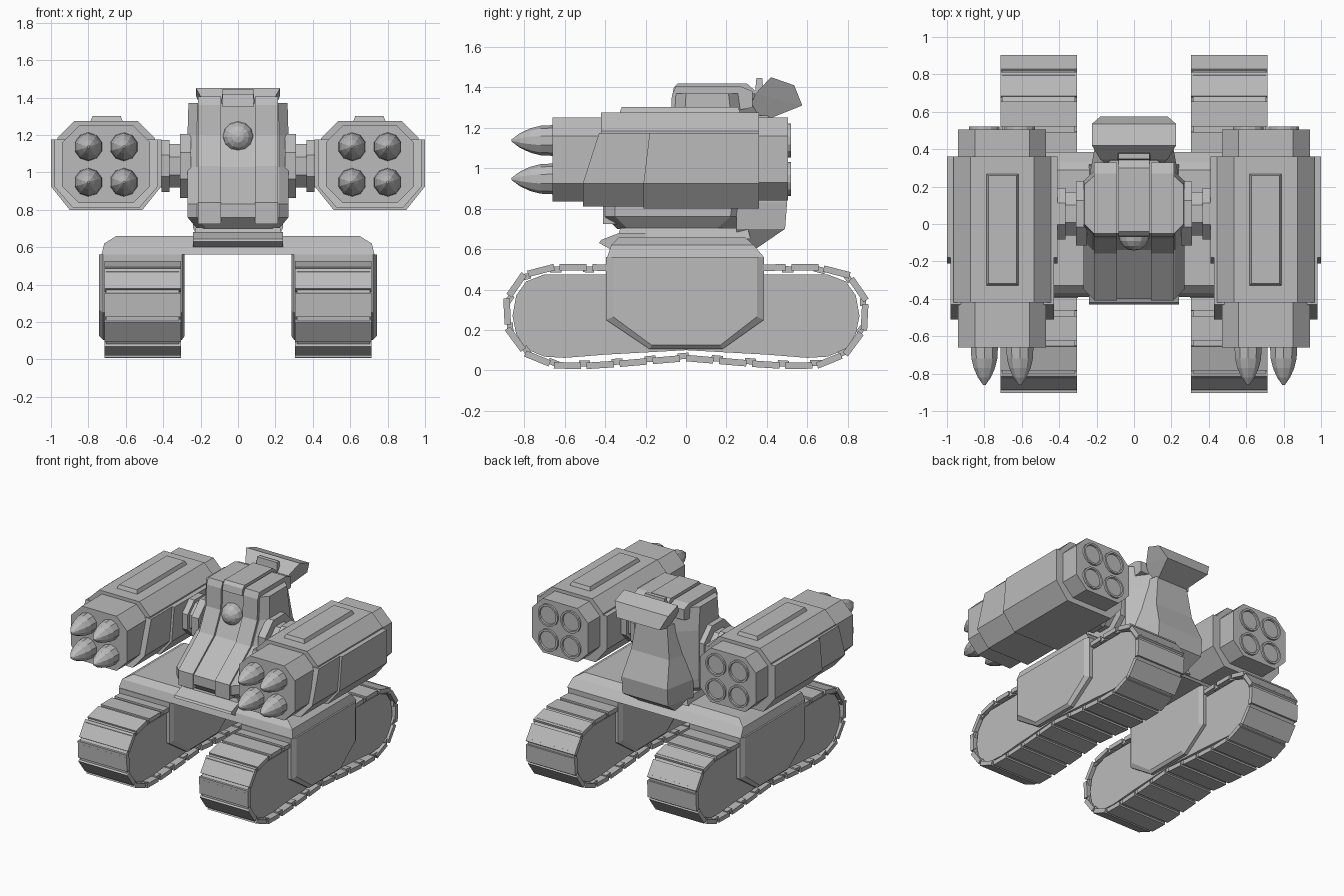
import bpy, bmesh, math
from mathutils import Vector

cube = bpy.data.objects.get("Cube")
if cube:
    bpy.data.objects.remove(cube, do_unlink=True)

grey = bpy.data.materials.new("plain_grey")
grey.use_nodes = True
grey.diffuse_color = (0.5, 0.5, 0.5, 1)
grey.node_tree.nodes["Principled BSDF"].inputs["Base Color"].default_value = (0.5, 0.5, 0.5, 1)


# ---------- helpers ----------
def loft(bm, rings):
    """Skin a list of equal-length rings and cap both ends."""
    vs = [[bm.verts.new(p) for p in r] for r in rings]
    n = len(vs[0])
    for a, b in zip(vs, vs[1:]):
        for i in range(n):
            j = (i + 1) % n
            bm.faces.new((a[i], a[j], b[j], b[i]))
    bm.faces.new(vs[0])
    bm.faces.new(vs[-1])


def prism_x(bm, pts, a, b):
    loft(bm, [[(x, y, z) for y, z in pts] for x in (a, b)])


def prism_y(bm, pts, a, b):
    loft(bm, [[(x, y, z) for x, z in pts] for y in (a, b)])


def box(bm, x0, x1, y0, y1, z0, z1, taper=0.0):
    t = taper
    loft(bm, [[(x0, y0, z0), (x1, y0, z0), (x1, y1, z0), (x0, y1, z0)],
              [(x0 + t, y0 + t, z1), (x1 - t, y0 + t, z1),
               (x1 - t, y1 - t, z1), (x0 + t, y1 - t, z1)]])


def circle(r, n, cu, cv):
    return [(cu + r * math.cos(2 * math.pi * (i + .5) / n),
             cv + r * math.sin(2 * math.pi * (i + .5) / n)) for i in range(n)]


def octagon(cx, hw, z0, z1, c):
    return [(cx - hw, z0 + c), (cx - hw + c, z0), (cx + hw - c, z0), (cx + hw, z0 + c),
            (cx + hw, z1 - c), (cx + hw - c, z1), (cx - hw + c, z1), (cx - hw, z1 - c)]


def make(name, bm, mirror=False):
    bmesh.ops.recalc_face_normals(bm, faces=bm.faces)
    me = bpy.data.meshes.new(name)
    bm.to_mesh(me)
    bm.free()
    me.materials.append(grey)
    ob = bpy.data.objects.new(name, me)
    bpy.context.collection.objects.link(ob)
    if mirror:
        m = ob.modifiers.new("Mirror", "MIRROR")
        m.use_mirror_merge = False
    return ob


# ---------- tracks ----------
half = [(0, .045), (.35, .015), (.6, 0), (.75, .025), (.86, .12), (.92, .25),
        (.9, .38), (.83, .48), (.7, .525), (.55, .53), (.35, .52), (0, .52)]
loop = [Vector(p) for p in half] + [Vector((-y, z)) for y, z in half[-2:0:-1]]
loop.append(loop[0])
LINKS = 26


def along(s):
    """Point at fraction s of the track loop."""
    lens = [(b - a).length for a, b in zip(loop, loop[1:])]
    d = (s % 1) * sum(lens)
    for a, b, l in zip(loop, loop[1:], lens):
        if d <= l:
            return a.lerp(b, d / l)
        d -= l
    return loop[0]


bm = bmesh.new()
for i in range(LINKS):
    a, b = along(i / LINKS), along((i + 1) / LINKS)
    d = b - a
    n = Vector((-d.y, d.x)).normalized()
    for t0, t1, o0, o1, hw in ((0, .82, 0, .032, .205), (.76, 1.1, .012, .042, .195)):
        p, q = a + d * t0, a + d * t1
        prism_x(bm, [p + n * o0, q + n * o0, q + n * o1, p + n * o1], .51 - hw, .51 + hw)
make("track_links", bm, True)

# Solid wheel housing inside each track
half = [(0, .10), (.4, .078), (.6, .062), (.7, .068), (.79, .105), (.84, .18),
        (.858, .27), (.84, .37), (.79, .44), (.7, .475), (0, .475)]
bm = bmesh.new()
prism_x(bm, half + [(-y, z) for y, z in half[-2:0:-1]], .325, .695)
make("track_core", bm, True)

# ---------- hull ----------
guard = [(-.395, .56), (-.395, .25), (-.18, .105), (.18, .105), (.385, .25), (.385, .56)]
panel = [(-.36, .56), (-.36, .265), (-.17, .125), (.17, .125), (.35, .265), (.35, .56)]
bm = bmesh.new()
loft(bm, [[(x, y, z) for y, z in pts] for x, pts in
          ((.285, panel), (.3, guard), (.722, guard), (.742, panel))])
make("track_guard", bm, True)

bm = bmesh.new()
loft(bm, [[(-x, f, z), (x, f, z), (x, b, z), (-x, b, z)] for z, x, f, b in
          ((.56, .73, -.39, .385), (.62, .715, -.37, .335), (.66, .65, -.33, .29))])
make("hull_deck", bm)

bm = bmesh.new()
prism_x(bm, [(-.43, .63), (-.42, .645), (-.33, .68), (-.2, .68), (-.2, .565), (-.33, .575)], -.24, .24)
make("front_lip", bm)

bm = bmesh.new()
box(bm, -.24, .24, -.34, .32, .65, .705, .015)
make("turret_ring", bm)

# ---------- torso ----------
bm = bmesh.new()
rings = []
for z, f, b, w in ((.70, -.34, .28, .22), (.76, -.40, .35, .27), (.83, -.40, .36, .27),
                   (1.03, -.14, .36, .27), (1.2, -.06, .36, .27), (1.37, -.05, .34, .265)):
    rings.append([(-w + .05, f, z), (w - .05, f, z), (w, f + .05, z), (w, b - .13, z),
                  (w - .14, b, z), (-w + .14, b, z), (-w, b - .13, z), (-w, f + .05, z)])
loft(bm, rings)
make("torso", bm)

# Raised armour strips either side of the centre line
bm = bmesh.new()
prism_x(bm, [(-.41, .725), (-.41, .838), (-.158, 1.035), (-.078, 1.2), (-.07, 1.36),
             (-.05, 1.405), (.27, 1.405), (.33, 1.38), (.33, 1.3), (.05, 1.25), (.05, .725)], .092, .215)
make("armour_strip", bm, True)

bm = bmesh.new()
prism_x(bm, [(-.07, 1.35), (-.06, 1.4), (-.04, 1.42), (.3, 1.42), (.345, 1.38), (.345, 1.33)], -.083, .083)
make("top_hatch", bm)

bm = bmesh.new()
bmesh.ops.create_uvsphere(bm, u_segments=12, v_segments=8, radius=.082)
for v in bm.verts:
    v.co = Vector((v.co.x, -v.co.z - .06, v.co.y + 1.19))
make("eye_dome", bm)

# ---------- backpack and flared collar ----------
bm = bmesh.new()
loft(bm, [[(-x, .25, z), (x, .25, z), (x * .8, y, z), (-x * .8, y, z)] for z, x, y in
          ((.57, .17, .30), (.70, .24, .49), (.83, .24, .50), (1.02, .2, .43), (1.26, .16, .41))])
make("backpack", bm)

bm = bmesh.new()
loft(bm, [[(-w, y, z), (w, y, z), (w, y2, z2), (-w, y2, z2)] for w, y, z, y2, z2 in
          ((.12, .30, 1.27, .40, 1.24), (.18, .345, 1.37, .575, 1.31), (.225, .42, 1.45, .535, 1.41))])
make("rear_collar", bm)

bm = bmesh.new()
box(bm, -.09, .09, .34, .385, 1.36, 1.445, .008)
make("collar_block", bm)

# ---------- shoulders ----------
bm = bmesh.new()
for r, x0, x1 in ((.185, .25, .31), (.125, .30, .47), (.15, .365, .41)):
    prism_x(bm, circle(r, 8, .055, 1.035), x0, x1)
make("shoulder_axle", bm, True)

# ---------- missile pods ----------
CX = .705
bm = bmesh.new()
for y0, y1, hw, z0, z1 in ((-.66, -.42, .235, .835, 1.25), (-.42, .36, .26, .83, 1.275),
                           (.36, .505, .235, .84, 1.25)):
    prism_y(bm, octagon(CX, hw, z0, z1, .09), y0, y1)
make("pod_body", bm, True)

bm = bmesh.new()
for hw, z0, top, low, back in ((.295, .80, -.18, -.21, .36), (.277, .81, -.43, -.51, .1)):
    u = [(-hw, 1.175), (-hw, .925), (.1 - hw, z0), (hw - .1, z0), (hw, .925), (hw, 1.175)]
    loft(bm, [[(CX + x, top if z > 1 else low, z) for x, z in u],
              [(CX + x, back, z) for x, z in u]])
make("pod_armour", bm, True)

bm = bmesh.new()
box(bm, .615, .79, -.33, .27, 1.27, 1.302, .012)
make("pod_lid", bm, True)

# Missiles at the front, open tube rims at the back
missiles, rims = bmesh.new(), bmesh.new()
for x in (CX - .095, CX + .095):
    for z in (.947, 1.137):
        loft(missiles, [[(px, y, pz) for px, pz in circle(r, 10, x, z)] for y, r in
                        ((-.64, .06), (-.66, .076), (-.72, .073), (-.77, .06), (-.82, .037), (-.862, .006))])
        loft(rims, [[(px, y, pz) for px, pz in circle(r, 14, x, z)] for y, r in
                    ((.49, .084), (.52, .084), (.52, .07), (.507, .068))])
make("missiles", missiles, True)
make("tube_rims", rims, True)
